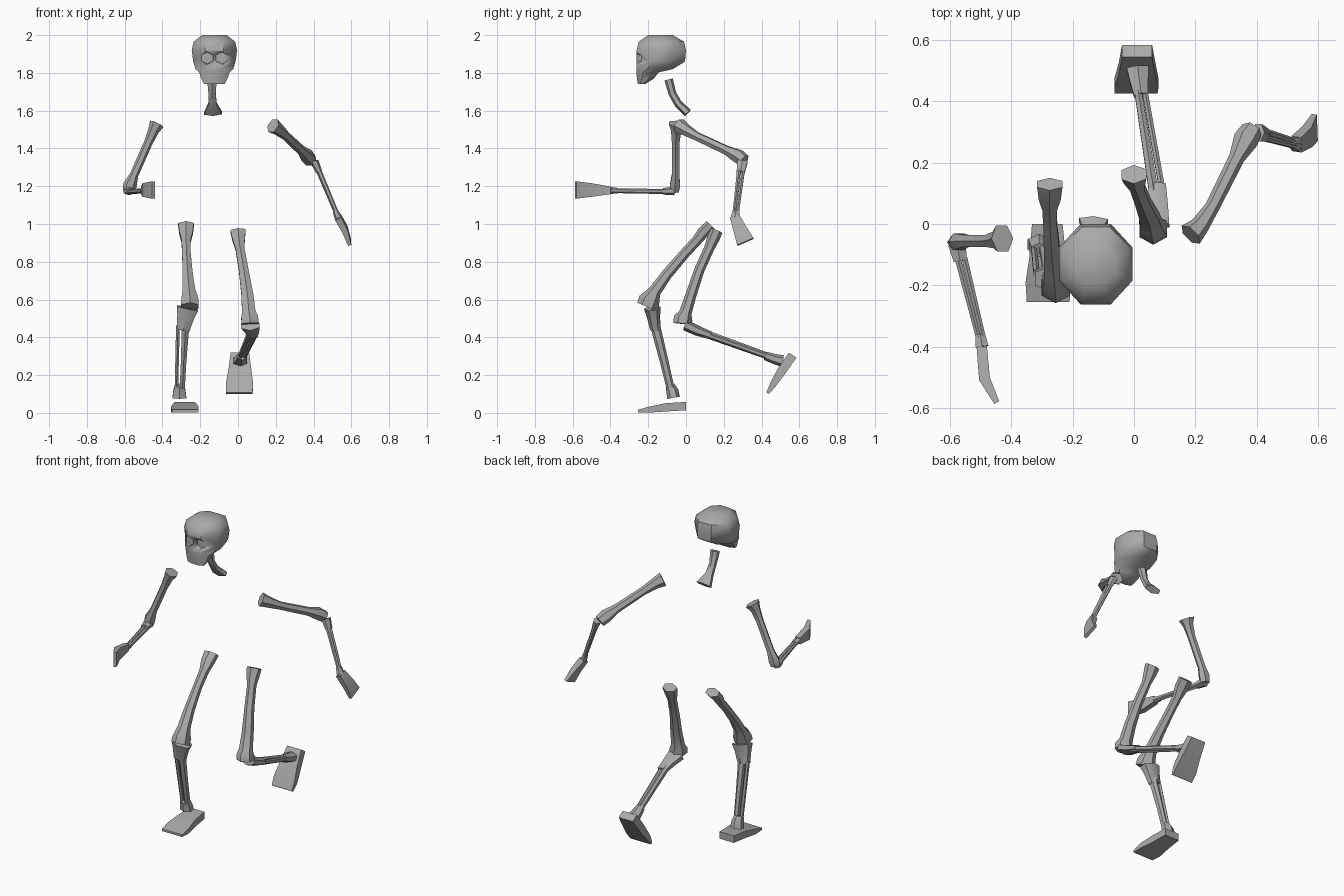
import bpy, bmesh, math
from mathutils import Vector

bone_mat = bpy.data.materials.new("bone_grey")
bone_mat.diffuse_color = (0.4, 0.4, 0.4, 1)
X, Y, Z = Vector((1, 0, 0)), Vector((0, 1, 0)), Vector((0, 0, 1))


def add_loft(bm, rings, side=X, n=6, axis=None):
    """Loft rings (x, y, z, half width along side, half depth) with capped ends."""
    pts = [Vector(r[:3]) for r in rings]
    phase = math.pi / n
    grow = 1 / math.cos(phase) if n in (4, 8) else 1.04
    loops = []
    for i, r in enumerate(rings):
        t = axis or (pts[min(i + 1, len(pts) - 1)] - pts[max(i - 1, 0)]).normalized()
        u = (side - t * side.dot(t)).normalized()
        v = t.cross(u)
        ring = []
        for k in range(n):
            a = phase + math.tau * k / n
            ring.append(bm.verts.new(pts[i] + u * (math.cos(a) * r[3] * grow)
                                     + v * (math.sin(a) * r[4] * grow)))
        loops.append(ring)
    for a, b in zip(loops, loops[1:]):
        for k in range(n):
            m = (k + 1) % n
            bm.faces.new((a[k], a[m], b[m], b[k]))
    bm.faces.new(loops[0][::-1])
    bm.faces.new(loops[-1])


def part(name, *lofts):
    """Make one smooth object from several lofts given as (rings, options)."""
    bm = bmesh.new()
    for rings, opts in lofts:
        add_loft(bm, rings, **opts)
    bmesh.ops.recalc_face_normals(bm, faces=bm.faces)
    me = bpy.data.meshes.new(name)
    bm.to_mesh(me)
    bm.free()
    me.materials.append(bone_mat)
    ob = bpy.data.objects.new(name, me)
    bpy.context.collection.objects.link(ob)
    smooth(ob)
    return ob


def smooth(ob):
    bpy.ops.object.select_all(action='DESELECT')
    ob.select_set(True)
    bpy.context.view_layer.objects.active = ob
    bpy.ops.object.shade_smooth_by_angle(angle=math.radians(42))


def slab(z, back, front, hw):
    """Horizontal skull ring."""
    return (-0.125, (back + front) / 2, z, hw, (back - front) / 2)


# Skull with jaw
skull = part("skull", ([
    slab(1.742, -0.215, -0.255, 0.055), slab(1.77, -0.17, -0.26, 0.07),
    slab(1.803, -0.145, -0.262, 0.08), slab(1.82, -0.07, -0.262, 0.1),
    slab(1.86, -0.005, -0.262, 0.112), slab(1.92, 0.0, -0.262, 0.12),
    slab(1.965, -0.01, -0.25, 0.11), slab(2.0, -0.07, -0.2, 0.065)],
    dict(n=8, axis=Z)))

# Eye sockets sunk into the skull
for i, x in enumerate((-0.163, -0.085)):
    cutter = part(f"socket_cutter_{i}", ([
        (x, -0.30, 1.879, 0.038, 0.034), (x, -0.238, 1.879, 0.034, 0.03)], dict(n=6)))
    cutter.hide_render = True
    cutter.hide_set(True)
    cut = skull.modifiers.new("socket", 'BOOLEAN')
    cut.operation, cut.solver, cut.object = 'DIFFERENCE', 'EXACT', cutter

# Neck
part("neck", ([
    (-0.138, -0.092, 1.765, 0.028, 0.022), (-0.137, -0.072, 1.69, 0.021, 0.02),
    (-0.135, -0.04, 1.635, 0.025, 0.02), (-0.132, 0.01, 1.588, 0.052, 0.022)], {}))

# Upper arms
part("right_upper_arm", ([
    (-0.43, -0.047, 1.53, 0.048, 0.038), (-0.447, -0.052, 1.495, 0.03, 0.028),
    (-0.475, -0.055, 1.43, 0.022, 0.022), (-0.55, -0.055, 1.26, 0.022, 0.022),
    (-0.572, -0.058, 1.205, 0.03, 0.035), (-0.58, -0.06, 1.172, 0.024, 0.03)],
    dict(side=Y)))
part("left_upper_arm", ([
    (0.185, -0.035, 1.52, 0.04, 0.04), (0.215, -0.005, 1.5, 0.032, 0.03),
    (0.255, 0.055, 1.465, 0.023, 0.023), (0.335, 0.215, 1.39, 0.025, 0.025),
    (0.365, 0.275, 1.36, 0.037, 0.04), (0.385, 0.308, 1.335, 0.034, 0.034)],
    dict(side=Z)))

# Forearms: elbow end, two thin bones, wrist end
part("right_forearm",
     ([(-0.578, -0.065, 1.175, 0.032, 0.022), (-0.567, -0.12, 1.173, 0.024, 0.017)], {}),
     ([(-0.576, -0.11, 1.172, 0.011, 0.013), (-0.508, -0.37, 1.176, 0.009, 0.012)], {}),
     ([(-0.554, -0.11, 1.172, 0.011, 0.013), (-0.492, -0.37, 1.176, 0.009, 0.012)], {}),
     ([(-0.502, -0.36, 1.176, 0.018, 0.014), (-0.496, -0.4, 1.178, 0.023, 0.018)], {}))
part("left_forearm",
     ([(0.405, 0.298, 1.33, 0.032, 0.022), (0.43, 0.29, 1.275, 0.024, 0.016)], dict(side=Y)),
     ([(0.425, 0.302, 1.285, 0.011, 0.013), (0.52, 0.272, 1.06, 0.009, 0.011)], dict(side=Y)),
     ([(0.428, 0.28, 1.285, 0.011, 0.013), (0.522, 0.255, 1.06, 0.009, 0.011)], dict(side=Y)),
     ([(0.515, 0.265, 1.07, 0.019, 0.014), (0.533, 0.26, 1.03, 0.026, 0.02)], dict(side=Y)))

# Hands: bent blades
part("right_hand", ([
    (-0.497, -0.40, 1.178, 0.02, 0.017), (-0.488, -0.505, 1.18, 0.036, 0.018),
    (-0.448, -0.583, 1.18, 0.046, 0.009)], dict(side=Z, n=4)))
part("left_hand", ([
    (0.53, 0.26, 1.035, 0.026, 0.018), (0.566, 0.285, 0.972, 0.035, 0.016),
    (0.59, 0.315, 0.905, 0.047, 0.009)], dict(side=Vector((0, 0.95, 0.3)), n=4)))

# Thighs
part("right_thigh", ([
    (-0.275, 0.13, 0.995, 0.046, 0.028), (-0.275, 0.09, 0.955, 0.04, 0.03),
    (-0.275, 0.055, 0.91, 0.027, 0.026), (-0.273, -0.01, 0.84, 0.025, 0.026),
    (-0.267, -0.1, 0.735, 0.03, 0.028), (-0.26, -0.165, 0.645, 0.037, 0.032),
    (-0.255, -0.195, 0.592, 0.05, 0.056), (-0.255, -0.208, 0.562, 0.052, 0.053)], {}))
part("left_thigh", ([
    (0.0, 0.162, 0.965, 0.045, 0.032), (0.003, 0.145, 0.925, 0.038, 0.032),
    (0.01, 0.122, 0.87, 0.026, 0.026), (0.03, 0.07, 0.755, 0.028, 0.026),
    (0.05, 0.025, 0.62, 0.035, 0.028), (0.057, -0.003, 0.53, 0.04, 0.032),
    (0.062, -0.015, 0.502, 0.05, 0.048), (0.063, -0.018, 0.472, 0.05, 0.048)], {}))

# Shins: knee end, two thin bones, ankle end
part("right_shin",
     ([(-0.267, -0.178, 0.555, 0.064, 0.043), (-0.277, -0.172, 0.51, 0.05, 0.034),
       (-0.29, -0.162, 0.44, 0.038, 0.026)], {}),
     ([(-0.277, -0.165, 0.47, 0.022, 0.026), (-0.288, -0.115, 0.27, 0.016, 0.022),
       (-0.295, -0.082, 0.13, 0.015, 0.02)], {}),
     ([(-0.318, -0.16, 0.46, 0.011, 0.014), (-0.326, -0.085, 0.13, 0.01, 0.014)], {}),
     ([(-0.309, -0.085, 0.145, 0.028, 0.024), (-0.31, -0.072, 0.115, 0.036, 0.031),
       (-0.31, -0.066, 0.08, 0.041, 0.033)], {}))
part("left_shin",
     ([(0.066, 0.0, 0.463, 0.055, 0.028), (0.075, 0.06, 0.435, 0.04, 0.026),
       (0.077, 0.13, 0.41, 0.03, 0.02)], {}),
     ([(0.065, 0.1, 0.42, 0.017, 0.02), (0.012, 0.44, 0.298, 0.013, 0.017)], {}),
     ([(0.096, 0.09, 0.42, 0.011, 0.014), (0.034, 0.44, 0.296, 0.01, 0.014)], {}),
     ([(0.023, 0.42, 0.302, 0.026, 0.022), (0.016, 0.47, 0.285, 0.034, 0.026),
       (0.012, 0.51, 0.275, 0.04, 0.03)], {}))

# Feet: flared wedges from heel to toe
part("right_foot", ([
    (-0.283, 0.0, 0.036, 0.05, 0.022), (-0.282, -0.11, 0.029, 0.06, 0.022),
    (-0.281, -0.19, 0.018, 0.073, 0.016), (-0.28, -0.255, 0.01, 0.07, 0.007)],
    dict(n=4, axis=-Y)))
part("left_foot", ([
    (0.01, 0.565, 0.306, 0.049, 0.024), (0.01, 0.505, 0.22, 0.06, 0.024),
    (0.008, 0.461, 0.15, 0.072, 0.017), (0.007, 0.432, 0.104, 0.07, 0.008)],
    dict(n=4, axis=Vector((0, -0.55, -0.835)))))
